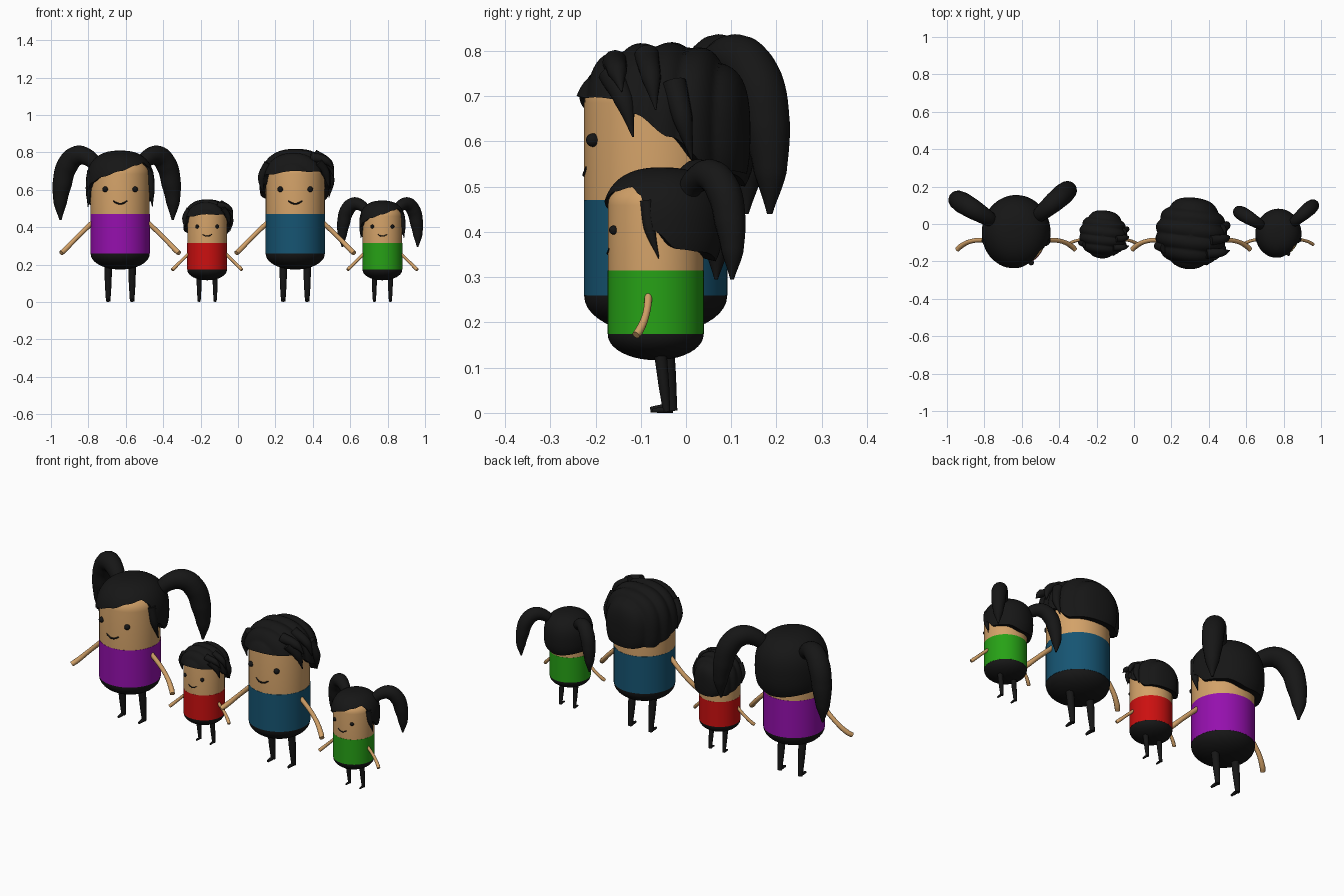
import bpy, bmesh
from math import sin, cos, asin, pi, radians, copysign
from mathutils import Vector, Matrix

if "Cube" in bpy.data.objects:
    bpy.data.objects.remove(bpy.data.objects["Cube"])


def material(name, rgb):
    m = bpy.data.materials.new(name)
    m.diffuse_color = (*rgb, 1)
    m.use_nodes = True
    m.node_tree.nodes["Principled BSDF"].inputs["Base Color"].default_value = m.diffuse_color
    return m


SKIN = material("skin", (0.65, 0.36, 0.14))
BLACK = material("black", (0.008, 0.008, 0.008))
SHIRTS = {"woman": material("purple", (0.3, 0.005, 0.42)), "boy": material("red", (0.6, 0.005, 0.005)),
          "man": material("blue", (0.008, 0.09, 0.17)), "girl": material("green", (0.02, 0.36, 0.008))}


def place(ob, mat, M):
    """Bake the figure's transform, colour and smooth the part."""
    ob.data.transform(M)
    ob.data.materials.clear()
    ob.data.materials.append(mat)
    bpy.ops.object.select_all(action='DESELECT')
    ob.select_set(True)
    bpy.context.view_layer.objects.active = ob
    bpy.ops.object.shade_smooth_by_angle(angle=radians(50))
    return ob


def from_bm(name, bm, mat, M):
    bmesh.ops.recalc_face_normals(bm, faces=bm.faces)
    me = bpy.data.meshes.new(name)
    bm.to_mesh(me)
    bm.free()
    ob = bpy.data.objects.new(name, me)
    bpy.context.collection.objects.link(ob)
    return place(ob, mat, M)


def lathe(name, profile, mat, M, n=48):
    bm = bmesh.new()
    vs = [bm.verts.new((r, 0, z)) for r, z in profile]
    es = [bm.edges.new(p) for p in zip(vs, vs[1:])]
    bmesh.ops.spin(bm, geom=vs + es, cent=(0, 0, 0), axis=(0, 0, 1), angle=2 * pi, steps=n)
    bmesh.ops.remove_doubles(bm, verts=bm.verts, dist=1e-5)
    return from_bm(name, bm, mat, M)


def tube(name, pts, radii, mat, M, res=4):
    """Smooth tapered tube through a few points."""
    cu = bpy.data.curves.new(name, 'CURVE')
    cu.dimensions = '3D'
    cu.bevel_depth = 1
    cu.bevel_resolution = res
    cu.resolution_u = 8
    cu.use_fill_caps = True
    sp = cu.splines.new('BEZIER')
    sp.bezier_points.add(len(pts) - 1)
    for bp, p, r in zip(sp.bezier_points, pts, radii):
        bp.co = p
        bp.radius = r
        bp.handle_left_type = bp.handle_right_type = 'AUTO'
    ob = bpy.data.objects.new(name, cu)
    bpy.context.collection.objects.link(ob)
    bpy.ops.object.select_all(action='DESELECT')
    ob.select_set(True)
    bpy.context.view_layer.objects.active = ob
    bpy.ops.object.convert(target='MESH')
    return place(bpy.context.view_layer.objects.active, mat, M)


def ball(name, loc, r, mat, M):
    bm = bmesh.new()
    bmesh.ops.create_uvsphere(bm, u_segments=16, v_segments=10, radius=r)
    bmesh.ops.translate(bm, verts=bm.verts, vec=loc)
    return from_bm(name, bm, mat, M)


def hair_cap(name, rim, rx, ry, yc, top, ridge, M, na=80, nt=22):
    """Superellipsoid shell whose lower edge follows rim = [(degrees from front, z)]."""
    zc, low, n = 0.62, 0.2, 2.5

    def rim_z(d):
        for (a, za), (b, zb) in zip(rim, rim[1:]):
            if a <= d <= b:
                f = (d - a) / (b - a)
                return za + (zb - za) * f * f * (3 - 2 * f)
        return rim[-1][1]

    bm = bmesh.new()
    rings = []
    for i in range(na):
        d = -180 + 360 * i / na
        a = radians(d)
        dz = rim_z(d) - zc
        u = dz / (top - zc if dz > 0 else low)
        end = asin(copysign(abs(u) ** (n / 2), u))
        col = []
        for j in range(1, nt + 1):
            p = pi / 2 + (end - pi / 2) * j / nt
            r = cos(p) ** (2 / n)
            z = copysign(abs(sin(p)) ** (2 / n), p) * (top - zc if p > 0 else low)
            x, y = rx * r * sin(a), yc - ry * r * cos(a)
            k = 1 + ridge * (abs(sin(y * 42 + x * 5)) - 0.6)
            col.append(bm.verts.new((x * k, y * k, zc + z * k)))
        # turn the edge inward to give the hair thickness
        col.append(bm.verts.new((0.135 * sin(a), -0.135 * cos(a), zc + dz + 0.015)))
        rings.append(col)
    apex = bm.verts.new((0, yc, top))
    for i in range(na):
        A, B = rings[i], rings[(i + 1) % na]
        bm.faces.new((apex, A[0], B[0]))
        for j in range(nt):
            bm.faces.new((A[j], A[j + 1], B[j + 1], B[j]))
    return from_bm(name, bm, BLACK, M)


def dome(z0, h, r=0.158, k=10):
    return [(r * cos(pi / 2 * i / k), z0 + h * sin(pi / 2 * i / k)) for i in range(k + 1)]


def figure(who, cx, s, long_hair):
    M = Matrix.Translation((cx, -0.067, 0)) @ Matrix.Scale(s, 4)
    # capsule body in three colours
    lathe(who + "_lower_body", [(0.158, 0.262)] + dome(0.258, -0.084), BLACK, M)
    lathe(who + "_shirt", [(0.15, 0.26), (0.159, 0.26), (0.159, 0.47), (0.15, 0.47)], SHIRTS[who], M)
    lathe(who + "_head", [(0.158, 0.465)] + dome(0.685, 0.1), SKIN, M)
    # limbs and eyes, mirrored
    if s == 1:
        arm = [(0.13, -0.02, 0.443), (0.24, -0.025, 0.337), (0.3, -0.055, 0.275), (0.315, -0.07, 0.262)]
    else:
        arm = [(0.12, -0.022, 0.412), (0.21, -0.032, 0.325), (0.265, -0.055, 0.27), (0.278, -0.065, 0.257)]
    for side, m in (("left", -1), ("right", 1)):
        tube(f"{who}_{side}_arm", [(m * x, y, z) for x, y, z in arm], [0.013, 0.012, 0.014, 0.013], SKIN, M)
        x = m * 0.064
        tube(f"{who}_{side}_leg", [(x, 0.015, 0.2), (x, 0.026, 0.1), (x, 0.036, 0.004)],
             [0.021, 0.018, 0.012], BLACK, M)
        tube(f"{who}_{side}_foot", [(x, 0.038, 0.009), (x, 0.01, 0.009), (x, -0.012, 0.007)],
             [0.009, 0.009, 0.006], BLACK, M)
        ball(f"{who}_{side}_eye", (m * 0.08, -0.139, 0.603), 0.015, BLACK, M)
    # smile follows the face
    tube(who + "_mouth", [(x, -(0.158 ** 2 - x * x) ** 0.5, 0.526 + 11 * x * x)
                          for x in (-0.038, -0.02, 0, 0.02, 0.038)], [0.003, 0.004, 0.0045, 0.004, 0.003], BLACK, M, 2)
    if long_hair:
        rim = [(-180, .5), (-110, .52), (-88, .53), (-72, .6), (-58, .635), (-30, .67), (0, .70), (30, .73),
               (54, .745), (66, .72), (82, .6), (105, .54), (135, .53), (180, .5)]
        hair_cap(who + "_hair", rim, 0.184, 0.2, 0.022, 0.81, 0.0, M)
        # pigtails sweep out and back, turned slightly
        path = [(.13, .71), (.2, .772), (.27, .782), (.33, .73), (.362, .63), (.374, .53), (.372, .44)]
        for side, deg in (("right", 41), ("left", 149)):
            a = radians(deg)
            tube(f"{who}_{side}_pigtail", [(r * cos(a), r * sin(a) + 0.008, z) for r, z in path],
                 [.032, .045, .054, .057, .052, .036, .006], BLACK, M, 6)
        # loose locks beside the face
        for side, m in (("left", -1), ("right", 1)):
            tube(f"{who}_{side}_lock", [(m * .155, -.03, .7), (m * .165, -.02, .61), (m * .172, .01, .51)],
                 [.022, .02, .002], BLACK, M)
    else:
        rim = [(-180, .53), (-125, .54), (-95, .58), (-75, .62), (-58, .68), (0, .70), (55, .695),
               (72, .66), (95, .61), (125, .54), (180, .53)]
        hair_cap(who + "_hair", rim, 0.188, 0.195, 0.014, 0.815, 0.06, M, 128, 28)
        # locks swept to one side
        locks = [[(.08, -.09, .775), (.165, -.085, .755), (.207, -.075, .71)],
                 [(.12, -.1, .75), (.163, -.07, .69), (.18, -.05, .61)],
                 [(.1, -.02, .79), (.18, -.01, .74), (.205, 0, .67)],
                 [(.16, .04, .73), (.188, .06, .65), (.18, .08, .56)],
                 [(-.14, -.06, .74), (-.178, -.05, .67), (-.175, -.04, .585)]]
        for i, p in enumerate(locks):
            tube(f"{who}_hair_lock_{i + 1}", p, [.028, .022, .002], BLACK, M)


figure("woman", -0.63, 1, True)
figure("boy", -0.165, 0.67, False)
figure("man", 0.306, 1, False)
figure("girl", 0.772, 0.67, True)
